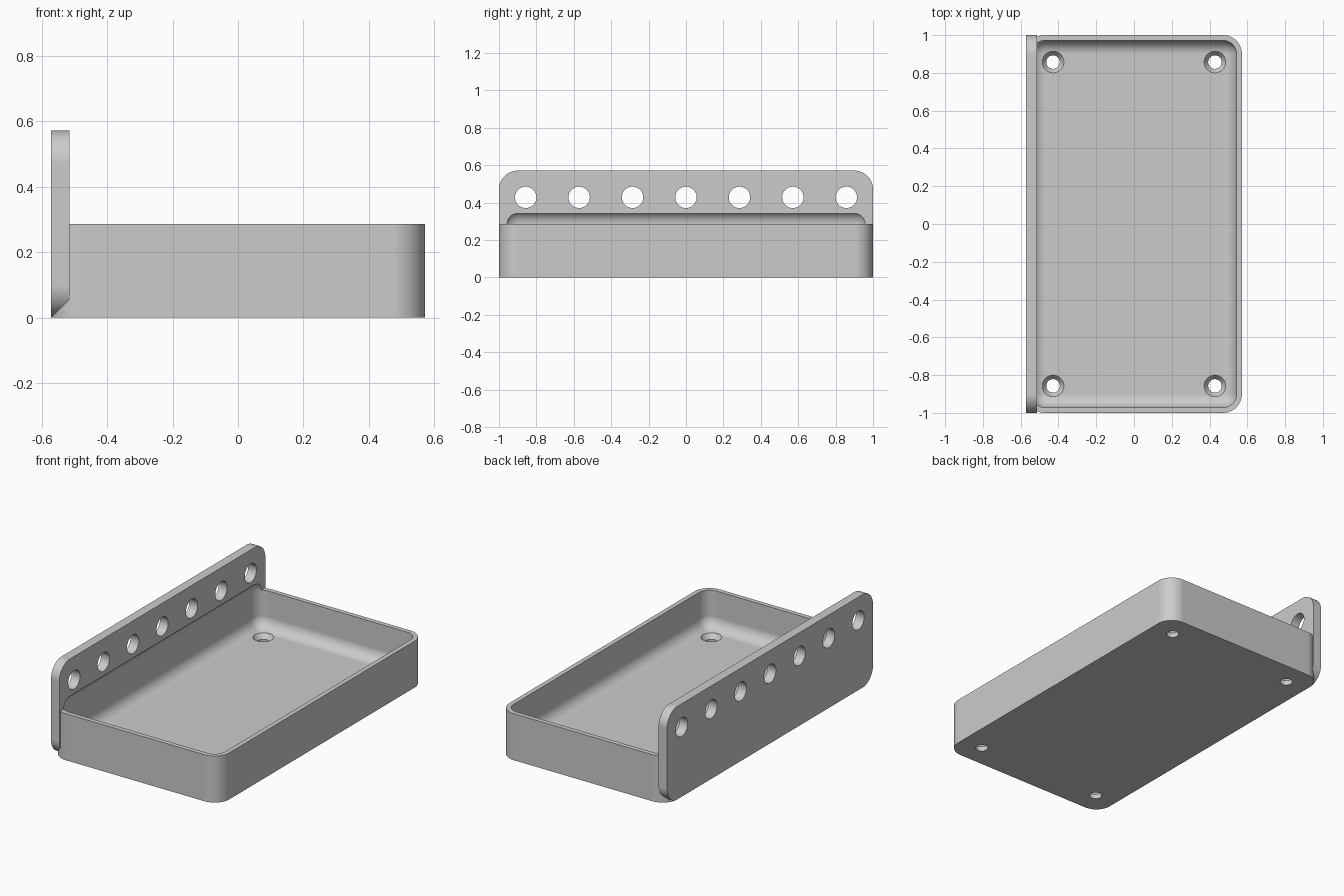
import bpy, bmesh, math
from mathutils import Matrix, Vector

if "Cube" in bpy.data.objects:
    bpy.data.objects.remove(bpy.data.objects["Cube"], do_unlink=True)

# Main dimensions
U = 2 / 70
HX, HY = 20 * U, 35 * U
RIM, TOP = 10 * U, 20 * U
WALL, FLOOR, PLATE = U, 2 * U, 2 * U
OUTER_R = 3.5 * U
INNER_R = OUTER_R - WALL

grey = bpy.data.materials.new("light grey plastic")
grey.use_nodes = True
colour = (0.6, 0.6, 0.6, 1)
grey.diffuse_color = colour
grey.node_tree.nodes["Principled BSDF"].inputs["Base Color"].default_value = colour


def to_object(name, bm):
    bmesh.ops.recalc_face_normals(bm, faces=bm.faces)
    mesh = bpy.data.meshes.new(name)
    bm.to_mesh(mesh)
    bm.free()
    mesh.materials.append(grey)
    obj = bpy.data.objects.new(name, mesh)
    bpy.context.collection.objects.link(obj)
    return obj


def rounded_box(name, low, high, radius, axis=None):
    """Box with every edge rounded, or only the edges along one axis."""
    low, high = Vector(low), Vector(high)
    bm = bmesh.new()
    bmesh.ops.create_cube(bm, size=1)
    size = high - low
    bmesh.ops.scale(bm, vec=size, verts=bm.verts)
    bmesh.ops.translate(bm, vec=(low + high) / 2, verts=bm.verts)
    edges = [e for e in bm.edges if axis is None
             or abs((e.verts[0].co - e.verts[1].co)[axis]) > size[axis] / 2]
    bmesh.ops.bevel(bm, geom=edges, offset=radius, segments=12,
                    profile=0.5, affect='EDGES')
    return to_object(name, bm)


def turned(name, profile, matrix, steps=48):
    """Solid turned around its z axis from (radius, height) points."""
    bm = bmesh.new()
    rings = [[bm.verts.new(matrix @ Vector((r * math.cos(2 * math.pi * i / steps),
                                            r * math.sin(2 * math.pi * i / steps), z)))
              for i in range(steps)] for r, z in profile]
    for a, b in zip(rings, rings[1:]):
        for i in range(steps):
            j = (i + 1) % steps
            bm.faces.new((a[i], a[j], b[j], b[i]))
    bm.faces.new(rings[0])
    bm.faces.new(rings[-1])
    return to_object(name, bm)


def combine(target, other, operation):
    mod = target.modifiers.new(operation, 'BOOLEAN')
    mod.operation = operation
    mod.solver = 'EXACT'
    mod.object = other
    bpy.context.view_layer.objects.active = target
    bpy.ops.object.modifier_apply(modifier=mod.name)
    bpy.data.objects.remove(other, do_unlink=True)


# Tray body joined to the tall side plate
tray = rounded_box("tray_with_side_plate", (-HX, -HY, 0), (HX, HY, RIM), OUTER_R, axis=2)
plate = rounded_box("side_plate", (-HX, -HY, 0), (-HX + PLATE, HY, TOP), OUTER_R, axis=0)
combine(tray, plate, 'UNION')

# Hollow with rounded floor edges, running slightly into the plate
cavity = rounded_box("cavity", (-HX + WALL, -HY + WALL, FLOOR),
                     (HX - WALL, HY - WALL, RIM + INNER_R), INNER_R)
combine(tray, cavity, 'DIFFERENCE')

# Countersunk screw holes in the floor
screw_profile = [(1.25 * U, -U), (1.25 * U, U), (2 * U, FLOOR), (2 * U, 2 * FLOOR)]
for sx in (-1, 1):
    for sy in (-1, 1):
        place = Matrix.Translation((sx * 15 * U, sy * 30 * U, 0))
        combine(tray, turned("screw_hole", screw_profile, place), 'DIFFERENCE')

# Row of round holes through the plate
for k in range(-3, 4):
    place = (Matrix.Translation((-HX + PLATE / 2, k * 10 * U, 15 * U))
             @ Matrix.Rotation(math.pi / 2, 4, 'Y'))
    hole = turned("plate_hole", [(2 * U, -PLATE), (2 * U, PLATE)], place)
    combine(tray, hole, 'DIFFERENCE')

# Smooth curves with crisp edges
bpy.ops.object.select_all(action='DESELECT')
tray.select_set(True)
bpy.context.view_layer.objects.active = tray
bpy.ops.object.shade_smooth_by_angle(angle=math.radians(30))
weighted = tray.modifiers.new("even_shading", 'WEIGHTED_NORMAL')
weighted.keep_sharp = True
